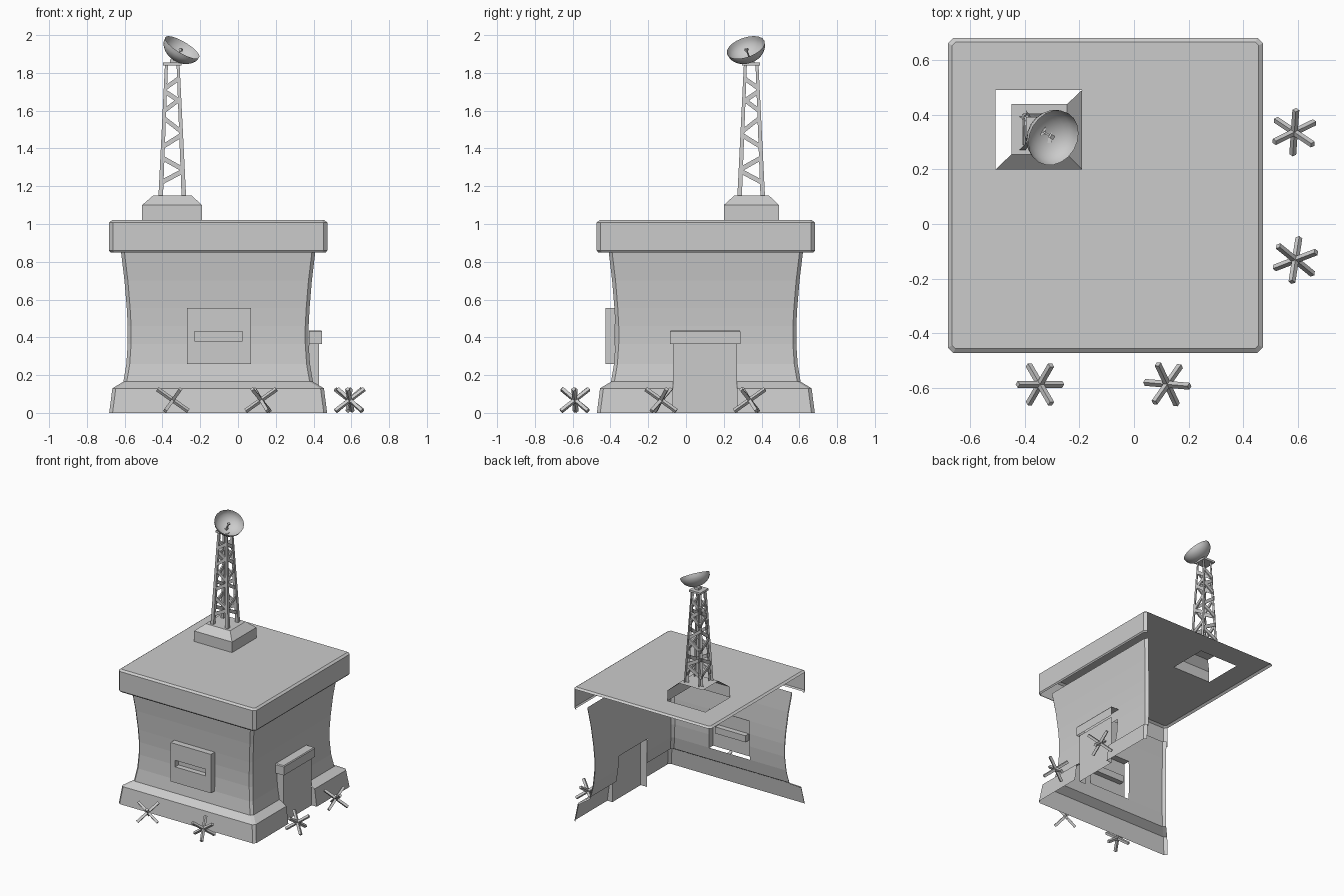
import bpy, math
from mathutils import Vector, Matrix

if "Cube" in bpy.data.objects:
    bpy.data.objects.remove(bpy.data.objects["Cube"])

CX, CY = -0.105, 0.105          # centre of the building plan


def make(name, verts, faces):
    me = bpy.data.meshes.new(name)
    me.from_pydata([tuple(v) for v in verts], [], faces)
    me.update()
    ob = bpy.data.objects.new(name, me)
    bpy.context.collection.objects.link(ob)
    return ob


class Builder:
    """Collects quads for one part."""
    def __init__(self):
        self.v, self.f = [], []

    def face(self, *pts):
        n = len(self.v)
        self.v += pts
        self.f.append(tuple(range(n, n + len(pts))))

    def shell(self, levels, top=True):
        """Open box: only front (-y) and right (+x) sides, levels = (x0, x1, y0, y1, z)."""
        for a, b in zip(levels, levels[1:]):
            self.face((a[0], a[2], a[4]), (a[1], a[2], a[4]), (b[1], b[2], b[4]), (b[0], b[2], b[4]))
            self.face((a[1], a[2], a[4]), (a[1], a[3], a[4]), (b[1], b[3], b[4]), (b[1], b[2], b[4]))
        if top:
            x0, x1, y0, y1, z = levels[-1]
            self.face((x0, y0, z), (x1, y0, z), (x1, y1, z), (x0, y1, z))

    def bar(self, p, q, u, w):
        """Solid bar from p to q with half-extents u and w."""
        p, q, u, w = map(Vector, (p, q, u, w))
        r = [(-u - w), (u - w), (u + w), (-u + w)]
        a, b = [p + k for k in r], [q + k for k in r]
        for i in range(4):
            j = (i + 1) % 4
            self.face(a[i], a[j], b[j], b[i])
        self.face(*a[::-1])
        self.face(*b)

    def done(self, name):
        return make(name, self.v, self.f)


def octagon(d, c, z):
    pts = [(-d, -d + c), (-d + c, -d), (d - c, -d), (d, -d + c),
           (d, d - c), (d - c, d), (-d + c, d), (-d, d - c)]
    return [(CX + x, CY + y, z) for x, y in pts]


# Front and right walls, with openings for the window and door
WX, WZ = (-0.27, 0.07), (0.26, 0.555)
DY, DZ = (-0.07, 0.27), 0.365
profile = [(0, .577), (.13, .56), (.165, .502), (.26, .486), (.365, .479),
           (.46, .479), (.555, .484), (.7, .496), (.85, .514)]
b = Builder()


def wall_path(d, z):
    o = octagon(d, .018, z)
    return [o[0], o[1], (WX[0], CY - d, z), (WX[1], CY - d, z), o[2],
            o[3], (CX + d, DY[0], z), (CX + d, DY[1], z), o[4], o[5]]


for (z0, d0), (z1, d1) in zip(profile, profile[1:]):
    a, c = wall_path(d0, z0), wall_path(d1, z1)
    for i in range(9):
        window = i == 2 and WZ[0] <= z0 < WZ[1]
        door = i == 6 and z0 < DZ
        if not (window or door):
            b.face(a[i], a[i + 1], c[i + 1], c[i])
b.done("walls")

# Roof slab: fascia on two sides, bevelled top with an opening under the mast
b = Builder()
PX, PY = (-0.508, -0.19), (0.2, 0.492)
rings = [octagon(.57, .02, .85), octagon(.578, .02, .86), octagon(.578, .02, 1.008), octagon(.562, .012, 1.02)]
for k in range(3):
    for i in range(8 if k == 2 else 5):
        j = (i + 1) % 8
        b.face(rings[k][i], rings[k][j], rings[k + 1][j], rings[k + 1][i])
o = rings[3]
h = [(PX[0], PY[0], 1.02), (PX[1], PY[0], 1.02), (PX[1], PY[1], 1.02), (PX[0], PY[1], 1.02)]
for s in range(4):
    n = (s + 1) % 4
    b.face(o[2 * s + 1], o[(2 * s + 2) % 8], h[n], h[s])
    b.face(o[2 * s], o[2 * s + 1], h[s])
b.done("roof")

# Window panel with recessed slot
b = Builder()
yf, yr, yw = -0.425, -0.385, -0.375
xs, zs = [WX[0], -.23, .025, WX[1]], [WZ[0], .38, .43, WZ[1]]
for i in range(3):
    for j in range(3):
        y = yr if i == j == 1 else yf
        b.face((xs[i], y, zs[j]), (xs[i + 1], y, zs[j]), (xs[i + 1], y, zs[j + 1]), (xs[i], y, zs[j + 1]))
for x in xs[1:3]:
    b.face((x, yf, zs[1]), (x, yr, zs[1]), (x, yr, zs[2]), (x, yf, zs[2]))
for z in zs[1:3]:
    b.face((xs[1], yf, z), (xs[2], yf, z), (xs[2], yr, z), (xs[1], yr, z))
b.face((xs[3], yf, zs[0]), (xs[3], yw, zs[0]), (xs[3], yw, zs[3]), (xs[3], yf, zs[3]))
b.face((xs[0], yf, zs[3]), (xs[3], yf, zs[3]), (xs[3], yw, zs[3]), (xs[0], yw, zs[3]))
b.done("window_panel")

# Door, its reveal in the skirt, and the lintel
b = Builder()
b.shell([(.375, .43, *DY, 0), (.375, .43, *DY, DZ)], top=False)
b.face((.43, DY[1], 0), (.472, DY[1], 0), (.455, DY[1], .13), (.43, DY[1], .14))
b.done("door")
b = Builder()
b.shell([(.375, .445, -.085, .288, DZ), (.375, .445, -.085, .288, .43), (.375, .44, -.08, .284, .437)])
b.done("door_lintel")

# Mast pedestal
b = Builder()
b.shell([(*PX, *PY, 1.02), (*PX, *PY, 1.1), (-.45, -.245, .255, .44, 1.15)])
b.done("mast_pedestal")

# Lattice mast: four tapering legs and zigzag braces
MX, MY = -.348, .345
Z0, Z1 = 1.15, 1.84


def half(z):
    return .061 + (.031 - .061) * (z - Z0) / (Z1 - Z0)


b = Builder()
for sx in (-1, 1):
    for sy in (-1, 1):
        lv = []
        for z, r in ((Z0, .012), (Z1, .008)):
            x, y = MX + sx * half(z), MY + sy * half(z)
            lv.append((x - r, x + r, y - r, y + r, z))
        b.shell(lv, top=False)
b.done("mast_legs")
b = Builder()
steps = [(1.22, 1.28), (1.29, 1.35), (1.41, 1.47), (1.49, 1.56), (1.60, 1.66), (1.65, 1.70), (1.72, 1.77)]
for k, (za, zb) in enumerate(steps):
    s = 1 if k % 2 == 0 else -1
    for side in (-1, 1):
        p, q = half(za), half(zb)
        b.bar((MX - s * p, MY + side * p, za), (MX + s * q, MY + side * q, zb), (0, 0, .014), (0, .005, 0))
        b.bar((MX + side * p, MY + s * p, za), (MX + side * q, MY - s * q, zb), (0, 0, .014), (.005, 0, 0))
b.done("mast_braces")
b = Builder()
b.bar((MX, MY, 1.84), (MX, MY, 1.855), (.048, 0, 0), (0, .048, 0))
b.bar((MX + .005, MY, 1.855), (MX + .005, MY, 1.872), (.018, 0, 0), (0, .018, 0))
b.done("mast_cap")

# Satellite dish: a lathed bowl tilted to the front right
N, RINGS, R, DEPTH = 20, 6, .105, .08
axis = Vector((.49, -.29, .82)).normalized()
centre = Vector((-.295, .316, 1.935))
M = Matrix.Translation(centre) @ axis.to_track_quat('Z', 'Y').to_matrix().to_4x4()
verts, faces = [M @ Vector((0, 0, -DEPTH))], []
for k in range(1, RINGS + 1):
    t = k / RINGS * math.pi / 2
    for i in range(N):
        a = 2 * math.pi * i / N
        verts.append(M @ Vector((R * math.sin(t) * math.cos(a), R * math.sin(t) * math.sin(a), -DEPTH * math.cos(t))))
for i in range(N):
    j = (i + 1) % N
    faces.append((0, 1 + j, 1 + i))
    for k in range(RINGS - 1):
        s = 1 + k * N
        faces.append((s + i, s + j, s + N + j, s + N + i))
dish = make("dish", verts, faces)
for p in dish.data.polygons:
    p.use_smooth = True
b = Builder()
b.bar((0, 0, -DEPTH), (0, 0, -.01), (.003, 0, 0), (0, .003, 0))
b.bar((0, 0, -.022), (0, 0, -.008), (.008, 0, 0), (0, .008, 0))
b.done("dish_feed").matrix_world = M

# Anti-vehicle obstacles: three crossed beams each
for n, (x, y, ang) in enumerate([(.588, .337, -34), (.592, -.132, 21), (-.345, -.588, 60), (.122, -.588, 115)]):
    b = Builder()
    dirs = []
    for k in range(3):
        a = math.radians(ang + 120 * k)
        dirs.append(Vector((math.cos(a) * math.sqrt(2 / 3), math.sin(a) * math.sqrt(2 / 3), math.sqrt(1 / 3))))
    for k in range(3):
        d, u, w = dirs[k], dirs[(k + 1) % 3], dirs[(k + 2) % 3]
        b.bar(-d * .1, d * .1, u * .009, w * .009)
    b.done("obstacle_%d" % (n + 1)).location = (x, y, .068)
